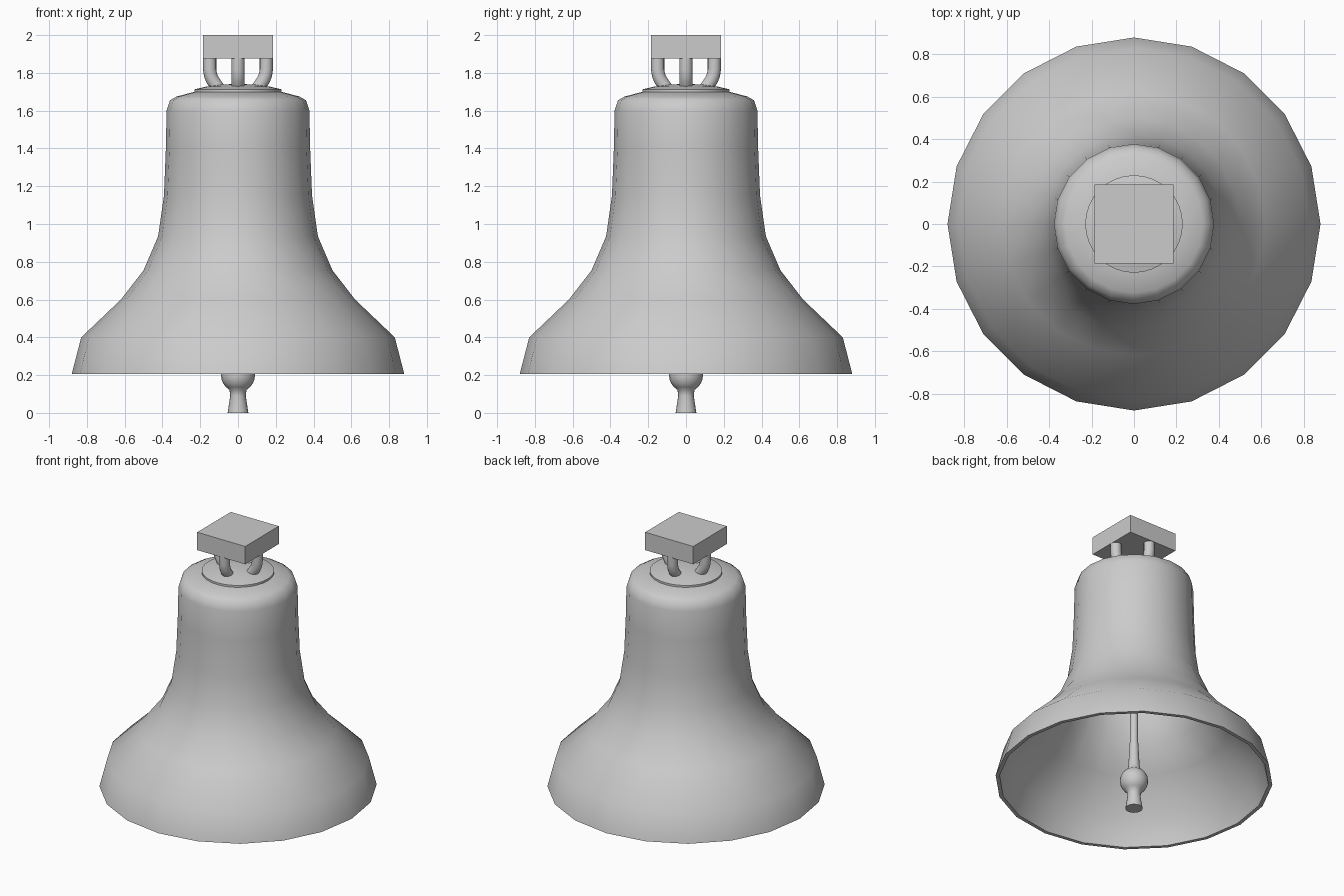
import bpy, bmesh, math
from mathutils import Matrix, Vector

if "Cube" in bpy.data.objects:
    bpy.data.objects.remove(bpy.data.objects["Cube"])


def finish(name, bm, angle=40):
    bmesh.ops.remove_doubles(bm, verts=bm.verts, dist=1e-5)
    bmesh.ops.recalc_face_normals(bm, faces=bm.faces)
    mesh = bpy.data.meshes.new(name)
    bm.to_mesh(mesh)
    bm.free()
    ob = bpy.data.objects.new(name, mesh)
    bpy.context.collection.objects.link(ob)
    bpy.ops.object.select_all(action='DESELECT')
    ob.select_set(True)
    bpy.context.view_layer.objects.active = ob
    bpy.ops.object.shade_smooth_by_angle(angle=math.radians(angle))
    return ob


def lathe(name, profile, sides, angle=40):
    bm = bmesh.new()
    verts = [bm.verts.new((r, 0, z)) for r, z in profile]
    edges = [bm.edges.new(p) for p in zip(verts, verts[1:])]
    bmesh.ops.spin(bm, geom=verts + edges, axis=(0, 0, 1), cent=(0, 0, 0),
                   angle=2 * math.pi, steps=sides, use_merge=False)
    return finish(name, bm, angle)


# Bell shell: outer wall from crown to lip, then the inner wall back up
outer = [(0, 1.70), (0.23, 1.70), (0.325, 1.675), (0.36, 1.655), (0.378, 1.60),
         (0.382, 1.40), (0.392, 1.15), (0.423, 0.935), (0.50, 0.755),
         (0.62, 0.60), (0.83, 0.40), (0.88, 0.207)]
inner = [(0.855, 0.207), (0.80, 0.39), (0.595, 0.585), (0.473, 0.74),
         (0.394, 0.925), (0.362, 1.15), (0.352, 1.40), (0.348, 1.59),
         (0.31, 1.645), (0, 1.67)]
lathe("bell_shell", outer + inner, 20, 50)

# Shallow domed plate on the crown
lathe("crown_plate", [(0, 1.69), (0.23, 1.69), (0.23, 1.713), (0.17, 1.727),
                      (0.09, 1.738), (0, 1.742)], 32)

# Clapper: rod, ball and flared tip
ball = [(0.09 * math.cos(a), 0.20 + 0.09 * math.sin(a))
        for a in (math.radians(d) for d in range(60, -61, -15))]
lathe("clapper", [(0, 1.68), (0.022, 1.68), (0.026, 0.50), (0.036, 0.31)] + ball
      + [(0.041, 0.09), (0.055, 0.0), (0, 0.0)], 20, 50)

# Four bent hanging loops between plate and headblock
path = [Vector((x, 0, z)) for x, z in
        [(0.15, 1.885), (0.15, 1.82), (0.146, 1.79), (0.136, 1.765),
         (0.12, 1.74), (0.098, 1.71)]]
for i, side in enumerate(("right", "back", "left", "front")):
    bm = bmesh.new()
    rings = []
    for k, p in enumerate(path):
        t = (path[min(k + 1, len(path) - 1)] - path[max(k - 1, 0)]).normalized()
        n, b = Vector((-t.z, 0, t.x)), Vector((0, 1, 0))
        rings.append([bm.verts.new(p + 0.035 * (math.cos(a) * n + math.sin(a) * b))
                      for a in (j * math.pi / 8 for j in range(16))])
    for r0, r1 in zip(rings, rings[1:]):
        for j in range(16):
            bm.faces.new((r0[j], r0[j - 1], r1[j - 1], r1[j]))
    bm.faces.new(rings[0])
    bm.faces.new(rings[-1])
    bm.transform(Matrix.Rotation(i * math.pi / 2, 4, 'Z'))
    finish("hanging_loop_" + side, bm)

# Square headblock
bm = bmesh.new()
bmesh.ops.create_cube(bm, size=1, matrix=Matrix.Translation((0, 0, 1.9375))
                      @ Matrix.Diagonal((0.372, 0.372, 0.125, 1)))
finish("headblock", bm)
